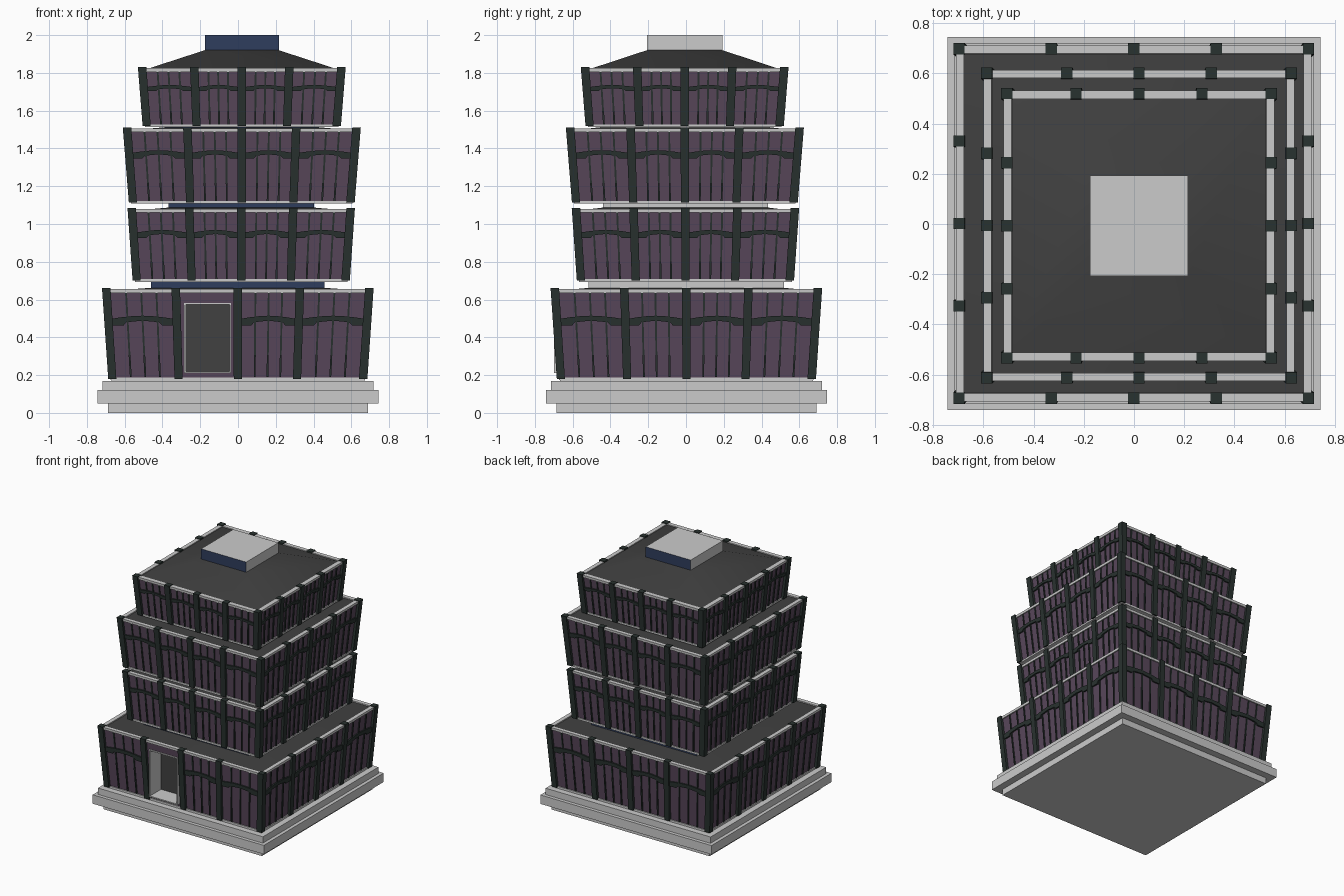
import bpy, bmesh, math
from mathutils import Matrix, Vector

if "Cube" in bpy.data.objects:
    bpy.data.objects.remove(bpy.data.objects["Cube"])


def material(name, rgb):
    m = bpy.data.materials.new(name)
    m.diffuse_color = (*rgb, 1)
    m.use_nodes = True
    m.node_tree.nodes["Principled BSDF"].inputs["Base Color"].default_value = m.diffuse_color
    return m


PLASTER = material("plum_plaster", (0.10, 0.064, 0.105))
TIMBER = material("dark_timber", (0.022, 0.032, 0.029))
ROOF = material("roof_dark", (0.052, 0.052, 0.052))
BLUE = material("blue_panel", (0.028, 0.047, 0.11))
STONE = material("grey_stone", (0.53, 0.53, 0.53))


def finish(name, bm, mat=STONE):
    bmesh.ops.recalc_face_normals(bm, faces=bm.faces)
    me = bpy.data.meshes.new(name)
    bm.to_mesh(me)
    bm.free()
    ob = bpy.data.objects.new(name, me)
    bpy.context.collection.objects.link(ob)
    me.materials.append(mat)
    return ob


def frustum(name, c, z0, z1, bottom, top, mat=STONE):
    """Four-sided block; bottom and top are (half x, half y)."""
    bm = bmesh.new()
    bmesh.ops.create_cube(bm, size=2)
    for v in bm.verts:
        hx, hy = top if v.co.z > 0 else bottom
        v.co = (c[0] + v.co.x * hx, c[1] + v.co.y * hy, z1 if v.co.z > 0 else z0)
    return finish(name, bm, mat)


def box(name, x0, x1, y0, y1, z0, z1, mat=STONE):
    h = ((x1 - x0) / 2, (y1 - y0) / 2)
    return frustum(name, ((x0 + x1) / 2, (y0 + y1) / 2), z0, z1, h, h, mat)


def blue_ends(ob):
    """Blue on the front and back faces, plain grey elsewhere."""
    ob.data.materials.append(BLUE)
    for p in ob.data.polygons:
        p.material_index = 1 if abs(p.normal.y) > 0.9 else 0


class Tier:
    def __init__(self, name, c, z0, z1, hb, ht):
        self.name, self.c, self.z0, self.z1, self.hb, self.ht = name, c, z0, z1, hb, ht

    def half(self, f):
        return self.hb + (self.ht - self.hb) * f

    def slab(self, bm, side, outline, d0, d1):
        """Extrude a (u, height fraction) outline on one sloping side, inset d0 to d1."""
        rot = Matrix.Rotation(side * math.pi / 2, 3, 'Z')
        off = Vector((*self.c, 0))
        rings = []
        for d in (d0, d1):
            rings.append([bm.verts.new(off + rot @ Vector((
                u * self.half(f), d - self.half(f),
                self.z0 + f * (self.z1 - self.z0)))) for u, f in outline])
        a, b = rings
        bm.faces.new(a)
        bm.faces.new(b[::-1])
        for i in range(len(a)):
            j = (i + 1) % len(a)
            bm.faces.new((a[i], b[i], b[j], a[j]))

    def build(self, door=False):
        c, z0, z1, hb, ht = self.c, self.z0, self.z1, self.hb, self.ht
        H, W = z1 - z0, 0.045
        # plaster core
        w0, w1 = hb - 0.02, ht - 0.02
        core = frustum(self.name + "_walls", c, z0 + 0.006, z1 - 0.02,
                       (w0, w0), (w1, w1), PLASTER)
        frustum(self.name + "_floor", c, z0 - 0.006, z0 + 0.008,
                (hb - 0.012,) * 2, (hb - 0.012,) * 2)
        posts, lintels, battens, rim = (bmesh.new() for _ in range(4))
        e = W / ht
        mids = [-1 + e / 2, -0.457, 0, 0.457, 1 - e / 2]
        for side in range(4):
            # posts (each side owns its left corner)
            for u in mids[:-1]:
                a, b = u - e / 2, u + e / 2
                self.slab(posts, side, [(a, 0), (b, 0), (b, 1), (a, 1)], 0, W)
            # grey coping along the top
            f0, f1 = 1 - 0.024 / H, 1 - 0.005 / H
            r = 1 - 0.010 / ht
            self.slab(rim, side, [(-r, f0), (r, f0), (r, f1), (-r, f1)], 0.010, 0.042)
            for bay in range(4):
                if door and side == 0 and bay == 1:
                    continue
                l, rr = mids[bay] + e / 2, mids[bay + 1] - e / 2
                span = rr - l
                # arched lintel with end brackets
                top = [(rr - span * t, 0.665 + 0.032 * math.sin(math.pi * t))
                       for t in (0, 0.15, 0.35, 0.5, 0.65, 0.85, 1)]
                low = [(0, 0.59), (0.18, 0.59), (0.23, 0.625), (0.5, 0.642),
                       (0.77, 0.625), (0.82, 0.59), (1, 0.59)]
                self.slab(lintels, side, [(l + span * t, f) for t, f in low] + top,
                          0.008, 0.025)
                # thin upright battens
                for k in (1, 2, 3):
                    u, g = l + span * k / 4, 0.005 / ht
                    self.slab(battens, side, [(u - g, 0.02), (u + g, 0.02),
                                              (u + g, f0), (u - g, f0)], 0.012, 0.025)
        finish(self.name + "_posts", posts, TIMBER)
        finish(self.name + "_lintels", lintels, TIMBER)
        finish(self.name + "_battens", battens, TIMBER)
        finish(self.name + "_coping", rim)
        return core


# stepped plinth
P = (0, 0.002)
for name, z0, z1, h in (("plinth_foot", 0, 0.05, 0.688),
                        ("plinth_band", 0.05, 0.12, 0.744),
                        ("plinth_top", 0.12, 0.17, 0.717),
                        ("plinth_lip", 0.17, 0.182, 0.67)):
    frustum(name, P, z0, z1, (h, h), (h, h))

# four flared storeys, each with its roof and the neck or cap above
# name, centre, z0, z1, half bottom, half top, neck (half x, half y), neck top
STOREYS = (
    ("ground", (-0.001, 0.002), 0.18, 0.66, 0.686, 0.719, (0.46, 0.518), 0.70),
    ("second", (0.017, -0.003), 0.70, 1.085, 0.575, 0.602, (0.385, 0.437), 1.12),
    ("third", (0.02, -0.006), 1.115, 1.51, 0.598, 0.630, (0.41, 0.45), 1.525),
    ("top", (0.02, -0.007), 1.52, 1.83, 0.525, 0.55, (0.196, 0.2), 2.0),
)
for name, c, z0, z1, hb, ht, neck, nz in STOREYS:
    last = name == "top"
    core = Tier(name, c, z0, z1, hb, ht).build(door=name == "ground")
    if name == "ground":
        ground_walls = core
    r = ht - 0.034
    roof = frustum(name + "_roof", c, z1 - 0.014, 1.92 if last else z1 + 0.002,
                   (r, r), neck, ROOF)
    roof.data.shade_smooth()
    roof.data.set_sharp_from_angle(angle=math.radians(40))
    blue_ends(frustum("cap" if last else name + "_neck", c,
                      1.91 if last else z1 - 0.02, nz, neck, neck))

# doorway: recess cut into the ground storey, lined in grey
X0, X1, Z0, Z1, Y0, Y1, T = -0.285, -0.037, 0.21, 0.583, -0.70, -0.55, 0.009
cutter = box("door_cutter", X0 + 0.002, X1 - 0.002, -0.8, Y1, Z0 + 0.002, Z1 - 0.002,
             PLASTER)
cutter.hide_render = True
cutter.hide_viewport = True
cut = ground_walls.modifiers.new("doorway", 'BOOLEAN')
cut.operation = 'DIFFERENCE'
cut.solver = 'EXACT'
cut.object = cutter
box("door_jamb_left", X0, X0 + T, Y0, Y1, Z0, Z1)
box("door_jamb_right", X1 - T, X1, Y0, Y1, Z0, Z1)
box("door_head", X0, X1, Y0, Y1, Z1 - T, Z1)
box("door_sill", X0, X1, Y0, Y1, Z0, Z0 + T)
box("door_leaf", X0 + T, X1 - T, Y1 - 0.012, Y1 - 0.002, Z0 + T, Z1 - T, ROOF)
